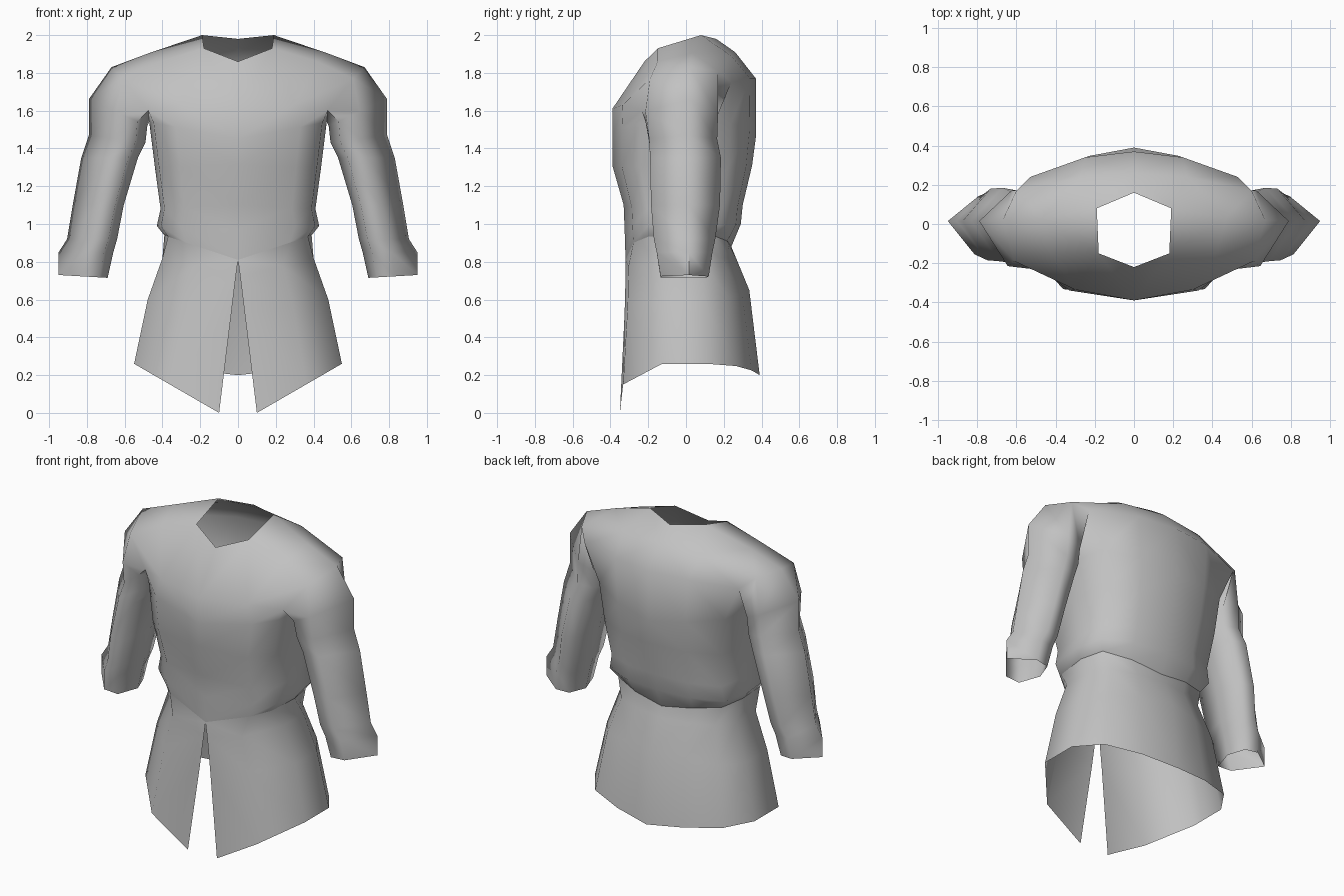
import bpy, bmesh
from math import radians

cube = bpy.data.objects.get("Cube")
if cube:
    bpy.data.objects.remove(cube, do_unlink=True)

cloth = bpy.data.materials.new("grey_cloth")
cloth.use_nodes = True
grey = (0.54, 0.54, 0.54, 1)
cloth.diffuse_color = grey
cloth.node_tree.nodes["Principled BSDF"].inputs["Base Color"].default_value = grey


def blend(a, b, t):
    return a + (b - a) * t


def half_ring(bm, shape, width, front, back, z_front, z_side, z_back, slit=0):
    """Left half of a body section, from the front middle round to the back middle."""
    ring = []
    for across, depth in shape:
        is_front = depth < 0
        x = blend(slit if is_front else 0, width, across)
        y = -depth * front if is_front else depth * back
        z = blend(z_front if is_front else z_back, z_side, across)
        ring.append(bm.verts.new((x, y, z)))
    return ring


def sleeve_ring(bm, inner, outer, front, back, z_in, z_out):
    """Six-sided sleeve section, starting at the inside of the arm."""
    ring = []
    for t, y in ((0, 0), (.17, front), (.53, front), (1, .015), (.47, back), (.15, back * .9)):
        ring.append(bm.verts.new((blend(inner, outer, t), y, blend(z_in, z_out, t))))
    return ring


def bridge(bm, low, high, closed=False):
    count = len(low)
    for i in range(count if closed else count - 1):
        j = (i + 1) % count
        bm.faces.new((low[i], low[j], high[j], high[i]))


def finish(bm, name):
    """Mirror the left half, weld the middle seam and shade the cloth smooth."""
    bmesh.ops.recalc_face_normals(bm, faces=bm.faces)
    # An open shell: make the faces point away from the middle
    facing = sum(f.normal.dot(f.calc_center_median().xy.to_3d()) * f.calc_area()
                 for f in bm.faces)
    if facing < 0:
        bmesh.ops.reverse_faces(bm, faces=bm.faces)
    mesh = bpy.data.meshes.new(name)
    bm.to_mesh(mesh)
    bm.free()
    obj = bpy.data.objects.new(name, mesh)
    bpy.context.collection.objects.link(obj)
    mesh.materials.append(cloth)
    mirror = obj.modifiers.new("mirror", "MIRROR")
    mirror.use_clip = True
    bpy.ops.object.select_all(action="DESELECT")
    obj.select_set(True)
    bpy.context.view_layer.objects.active = obj
    bpy.ops.object.modifier_apply(modifier=mirror.name)
    bpy.ops.object.shade_smooth_by_angle(angle=radians(80))


torso_shape = ((0, -1), (.7, -.87), (.95, -.62), (1, 0), (.92, .64), (.5, .91), (0, 1))
skirt_shape = ((0, -1), (.58, -.95), (1, -.36), (1, .28), (.8, .68), (.42, .89), (0, 1))
hem = (.39, -.32, .24, .81, .94, .88)

# Torso, from the waist seam up to the armpit
bm = bmesh.new()
rows = [half_ring(bm, torso_shape, *row) for row in (
    hem,
    (.43, -.325, .29, .97, .99, 1.0),
    (.41, -.33, .30, 1.1, 1.08, 1.1),
    (.44, -.39, .35, 1.31, 1.3, 1.31),
    (.47, -.39, .37, 1.45, 1.54, 1.46))]
for low, high in zip(rows, rows[1:]):
    bridge(bm, low, high)
top = rows[-1]
armpit = top[3]


def points(*coords):
    return [bm.verts.new(co) for co in coords]


# Chest and back panels
chest = points((0, -.39, 1.61), (.3, -.335, 1.63), (.475, -.235, 1.6))
back = points((.53, .24, 1.75), (.25, .34, 1.77), (0, .37, 1.77))
bridge(bm, top[:3], chest)
bridge(bm, top[4:], back)

# Shoulder yoke around the neck opening
neck = points((0, -.22, 1.86), (.18, -.15, 1.93), (.19, .08, 2), (0, .16, 1.98))
ridge = points((.47, .03, 1.905), (.67, .02, 1.83))
fore = points((.42, -.15, 1.86), (.61, -.19, 1.77))
rear = points((0, .26, 1.91), (.27, .24, 1.89), (.6, .17, 1.81))
for face in (
        (chest[0], chest[1], neck[1], neck[0]),
        (chest[1], fore[0], neck[1]),
        (chest[1], chest[2], fore[1], fore[0]),
        (neck[1], fore[0], ridge[0], neck[2]),
        (fore[0], fore[1], ridge[1], ridge[0]),
        (neck[2], ridge[0], rear[1]),
        (neck[2], rear[1], rear[0], neck[3]),
        (ridge[0], ridge[1], rear[2], rear[1]),
        (rear[1], rear[2], back[0], back[1]),
        (rear[0], rear[1], back[1], back[2]),
        (armpit, top[2], chest[2]),
        (armpit, back[0], top[4])):
    bm.faces.new(face)

# Sleeve, from the armhole down to the open cuff
previous = [armpit, chest[2], fore[1], ridge[1], rear[2], back[0]]
for row in (
        (.48, .79, -.215, .17, 1.52, 1.66),
        (.49, .79, -.195, .165, 1.43, 1.47),
        (.53, .83, -.19, .185, 1.35, 1.35),
        (.605, .875, -.185, .18, 1.1, 1.1),
        (.64, .905, -.17, .155, .92, .92),
        (.66, .95, -.155, .14, .85, .85),
        (.69, .95, -.135, .12, .715, .73)):
    ring = sleeve_ring(bm, *row)
    bridge(bm, previous, ring, closed=True)
    previous = ring
finish(bm, "coat_body")

# Flared skirt, split at the front
bm = bmesh.new()
rows = [half_ring(bm, torso_shape, *hem),
        half_ring(bm, skirt_shape, .4, -.32, .265, .72, .82, .82, .012),
        half_ring(bm, skirt_shape, .478, -.325, .335, .53, .6, .65, .035),
        half_ring(bm, skirt_shape, .55, -.35, .39, 0, .26, .2, .1)]
for low, high in zip(rows, rows[1:]):
    bridge(bm, low, high)
finish(bm, "coat_skirt")
